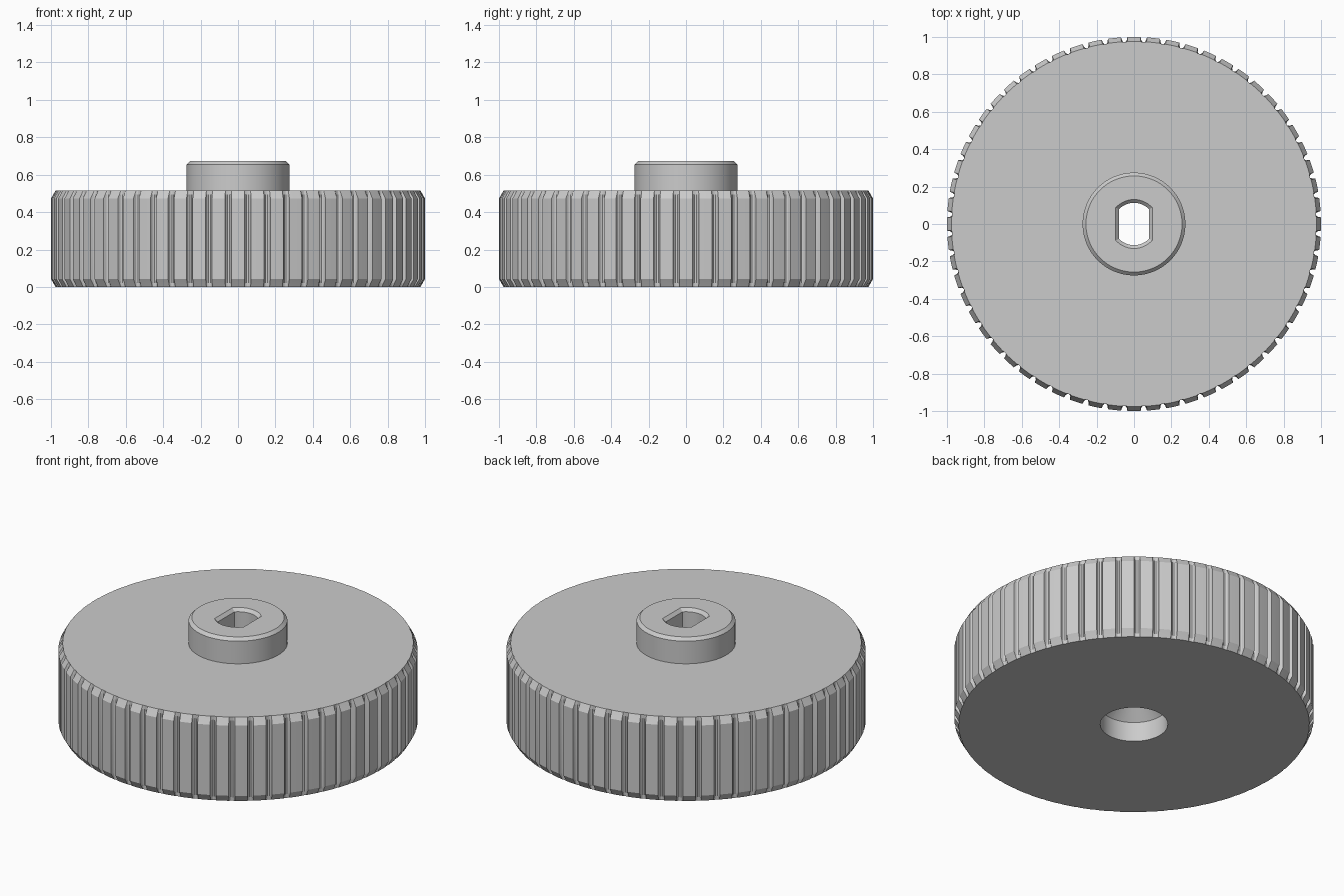
import bpy, bmesh, math

cube = bpy.data.objects.get("Cube")
if cube:
    bpy.data.objects.remove(cube, do_unlink=True)

grey = bpy.data.materials.new("plain grey")
grey.use_nodes = True
colour = (0.6, 0.6, 0.6, 1)
grey.diffuse_color = colour
grey.node_tree.nodes["Principled BSDF"].inputs["Base Color"].default_value = colour


def loft(name, rings):
    """Closed solid skinned through matching rings of points."""
    bm = bmesh.new()
    loops = [[bm.verts.new(p) for p in ring] for ring in rings]
    n = len(loops[0])
    for low, high in zip(loops, loops[1:]):
        for i in range(n):
            j = (i + 1) % n
            bm.faces.new((low[i], low[j], high[j], high[i]))
    bm.faces.new(loops[0][::-1])
    bm.faces.new(loops[-1])
    mesh = bpy.data.meshes.new(name)
    bm.to_mesh(mesh)
    bm.free()
    mesh.materials.append(grey)
    obj = bpy.data.objects.new(name, mesh)
    bpy.context.collection.objects.link(obj)
    return obj


def circle(r, z, n=96):
    return [(r * math.cos(math.tau * i / n), r * math.sin(math.tau * i / n), z) for i in range(n)]


def boolean(target, tool, operation):
    mod = target.modifiers.new(operation.lower(), "BOOLEAN")
    mod.object, mod.operation, mod.solver = tool, operation, "EXACT"
    bpy.context.view_layer.objects.active = target
    bpy.ops.object.modifier_apply(modifier=mod.name)
    bpy.data.objects.remove(tool, do_unlink=True)


# Knurled rim: teeth with narrow rounded grooves between them
TEETH, FLOOR, GROOVE = 60, 0.974, 0.017


def knurl_ring(outer, z):
    pitch = math.tau / TEETH
    # angle offset from the groove centre, depth factor
    section = [(-GROOVE, 0), (-0.75 * GROOVE, 0.65), (-0.3 * GROOVE, 1),
               (0.3 * GROOVE, 1), (0.75 * GROOVE, 0.65), (GROOVE, 0), (pitch / 2, 0)]
    ring = []
    for t in range(TEETH):
        for offset, depth in section:
            a = (t + 0.5) * pitch + offset
            r = outer + (FLOOR - outer) * depth
            ring.append((r * math.cos(a), r * math.sin(a), z))
    return ring


HEIGHT, TOP = 0.515, 0.672
edge = [(0.976, 0), (0.988, 0.022), (1, 0.042)]
levels = edge + [(r, HEIGHT - z) for r, z in reversed(edge)]
wheel = loft("knurled_wheel", [knurl_ring(r, z) for r, z in levels])

# Raised hub with chamfered rim
hub = loft("hub", [circle(0.275, 0.3), circle(0.275, TOP - 0.018), circle(0.257, TOP)])
boolean(wheel, hub, "UNION")

# Round bore underneath, tapering up into the slot
bore = loft("bore_cutter", [circle(0.188, -0.1), circle(0.188, 0.12), circle(0.07, 0.238)])
boolean(wheel, bore, "DIFFERENCE")


# Double-flat shaft slot with a flared mouth
def slot_ring(grow, z, n=16):
    w, r = 0.08 + grow, 0.113 + grow
    start = math.acos(w / r)
    arc = [start + (math.pi - 2 * start) * i / n for i in range(n + 1)]
    return [(r * math.cos(a + turn), r * math.sin(a + turn), z)
            for turn in (0, math.pi) for a in arc]


slot = loft("slot_cutter", [slot_ring(0, 0.1), slot_ring(0, TOP - 0.018), slot_ring(0.036, TOP + 0.018)])
boolean(wheel, slot, "DIFFERENCE")

# Smooth curved walls, crisp edges
bpy.ops.object.select_all(action="DESELECT")
wheel.select_set(True)
bpy.context.view_layer.objects.active = wheel
bpy.ops.object.shade_smooth_by_angle(angle=math.radians(20))
